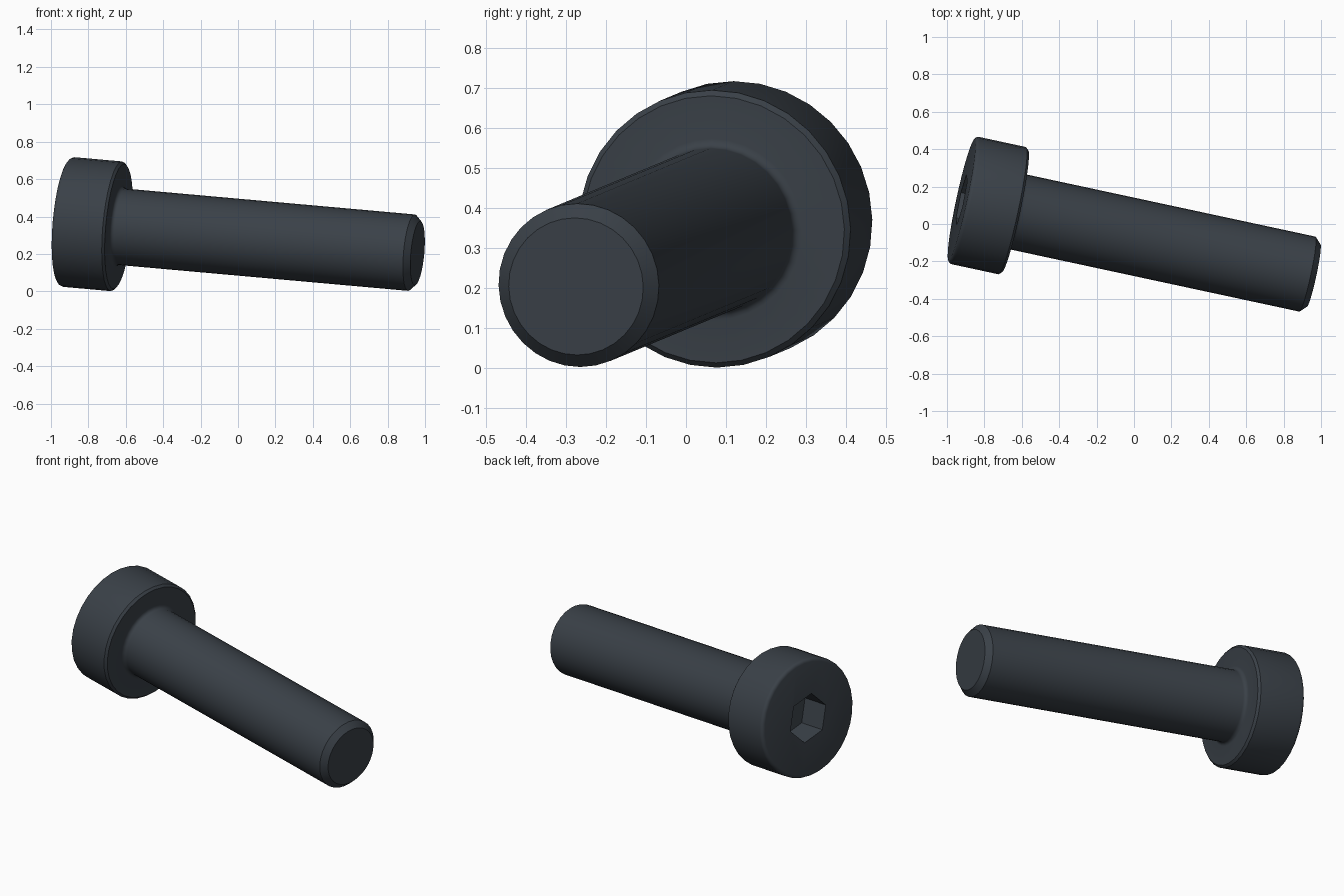
import bpy, bmesh, math
from mathutils import Matrix, Vector

cube = bpy.data.objects.get("Cube")
if cube:
    bpy.data.objects.remove(cube, do_unlink=True)

SIDES = 32
SHANK_R, HEAD_R = 0.205, 0.348
SHANK_LEN, TOTAL = 1.64, 1.932
CHAMFER, FILLET, RIM, ROUND = 0.033, 0.022, 0.013, 0.02
SOCKET_R, SOCKET_DEPTH, SOCKET_TURN = 0.142, 0.17, 75

steel = bpy.data.materials.new("blackened_steel")
steel.use_nodes = True
colour = (0.042, 0.052, 0.064, 1)
steel.diffuse_color = colour
steel.node_tree.nodes["Principled BSDF"].inputs["Base Color"].default_value = colour

# Placement: local z runs from the shank tip to the top of the head
tip = Vector((0.96, -0.275, 0.204))
axis = Vector((-0.974, 0.2094, 0.087)).normalized()
side = Vector((0, 0, 1)).cross(axis).normalized()
up = axis.cross(side)
place = Matrix.Translation(tip) @ Matrix((side, up, axis)).transposed().to_4x4()


def arc(r, z, radius, start, end, steps=4):
    """Points of a circular arc in the (radius, height) profile plane."""
    angles = [math.radians(start + (end - start) * i / steps) for i in range(steps + 1)]
    return [(r + radius * math.cos(a), z + radius * math.sin(a)) for a in angles]


def finish(name, bm):
    bmesh.ops.recalc_face_normals(bm, faces=bm.faces)
    mesh = bpy.data.meshes.new(name)
    bm.to_mesh(mesh)
    bm.free()
    mesh.materials.append(steel)
    obj = bpy.data.objects.new(name, mesh)
    bpy.context.collection.objects.link(obj)
    obj.matrix_world = place
    return obj


def lathe(name, profile):
    """Closed solid of revolution with one flat cap at each end."""
    bm = bmesh.new()
    rings = []
    for r, z in profile:
        rings.append([bm.verts.new((r * math.cos(a), r * math.sin(a), z))
                      for a in (math.tau * i / SIDES for i in range(SIDES))])
    for low, high in zip(rings, rings[1:]):
        for i in range(SIDES):
            j = (i + 1) % SIDES
            bm.faces.new((low[i], low[j], high[j], high[i]))
    bm.faces.new(rings[0])
    bm.faces.new(rings[-1])
    return finish(name, bm)


# Screw body: chamfered tip, shank, filleted neck, cylindrical head
profile = [(SHANK_R - CHAMFER, 0), (SHANK_R, CHAMFER)]
profile += arc(SHANK_R + FILLET, SHANK_LEN - FILLET, FILLET, 180, 90)
profile += [(HEAD_R - RIM, SHANK_LEN), (HEAD_R, SHANK_LEN + RIM)]
profile += arc(HEAD_R - ROUND, TOTAL - ROUND, ROUND, 0, 90)
screw = lathe("screw_body", profile)

bpy.context.view_layer.objects.active = screw
screw.select_set(True)
bpy.ops.object.shade_smooth_by_angle(angle=math.radians(30))

# Hexagonal key socket cut into the head
bm = bmesh.new()
bmesh.ops.create_cone(bm, cap_ends=True, segments=6, radius1=SOCKET_R,
                      radius2=SOCKET_R, depth=2 * SOCKET_DEPTH,
                      matrix=Matrix.Translation((0, 0, TOTAL))
                      @ Matrix.Rotation(math.radians(SOCKET_TURN - 90), 4, "Z"))
cutter = finish("socket_cutter", bm)
cutter.hide_render = True
cutter.hide_set(True)
cut = screw.modifiers.new("socket", "BOOLEAN")
cut.operation = "DIFFERENCE"
cut.solver = "EXACT"
cut.object = cutter
